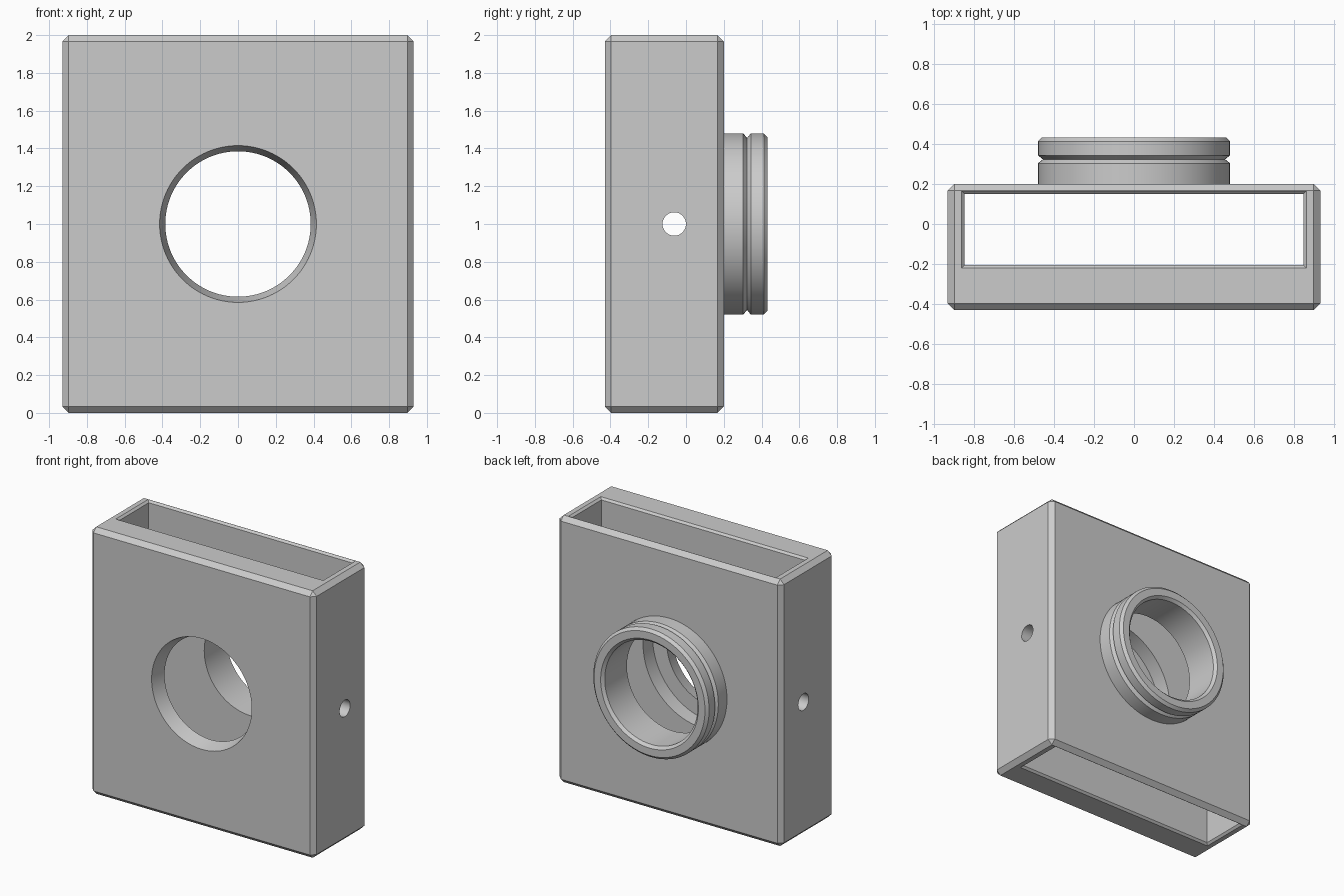
import bpy, bmesh, math

if "Cube" in bpy.data.objects:
    bpy.data.objects.remove(bpy.data.objects["Cube"], do_unlink=True)

grey = bpy.data.materials.new("plain grey")
grey.use_nodes = True
grey.diffuse_color = (0.6, 0.6, 0.6, 1)
grey.node_tree.nodes["Principled BSDF"].inputs["Base Color"].default_value = (0.6, 0.6, 0.6, 1)

SEGMENTS = 96
MID = 1.0      # height of the bore axis


def loft(name, rings, closed=False):
    """Skin a list of point rings; cap the ends, or join last ring to first."""
    bm = bmesh.new()
    loops = [[bm.verts.new(p) for p in ring] for ring in rings]
    pairs = list(zip(loops, loops[1:]))
    if closed:
        pairs.append((loops[-1], loops[0]))
    else:
        bm.faces.new(loops[0])
        bm.faces.new(loops[-1])
    for a, b in pairs:
        for i in range(len(a)):
            j = (i + 1) % len(a)
            bm.faces.new((a[i], a[j], b[j], b[i]))
    bmesh.ops.recalc_face_normals(bm, faces=bm.faces)
    mesh = bpy.data.meshes.new(name)
    bm.to_mesh(mesh)
    bm.free()
    mesh.materials.append(grey)
    obj = bpy.data.objects.new(name, mesh)
    bpy.context.collection.objects.link(obj)
    return obj


def circle(y, r):
    """Ring around the front-to-back axis."""
    turn = [2 * math.pi * i / SEGMENTS for i in range(SEGMENTS)]
    return [(r * math.cos(t), y, MID + r * math.sin(t)) for t in turn]


def rectangle(z, x, y0, y1, grow=0):
    x, y0, y1 = x + grow, y0 - grow, y1 + grow
    return [(-x, y0, z), (x, y0, z), (x, y1, z), (-x, y1, z)]


def apply(obj, modifier):
    bpy.context.view_layer.objects.active = obj
    bpy.ops.object.modifier_apply(modifier=modifier.name)


def cut(obj, cutter):
    mod = obj.modifiers.new("cut", 'BOOLEAN')
    mod.operation, mod.solver, mod.object = 'DIFFERENCE', 'EXACT', cutter
    apply(obj, mod)
    bpy.data.objects.remove(cutter, do_unlink=True)


def shade(obj):
    bpy.ops.object.select_all(action='DESELECT')
    obj.select_set(True)
    bpy.context.view_layer.objects.active = obj
    bpy.ops.object.shade_smooth_by_angle(angle=math.radians(25))


# Chamfered housing
body = loft("housing", [rectangle(z, 0.93, -0.43, 0.2) for z in (0, 2)])
bevel = body.modifiers.new("chamfer", 'BEVEL')
bevel.width, bevel.segments = 0.033, 1
apply(body, bevel)

# Slot running top to bottom, with flared ends
slot = [(-0.015, 0.03), (0.015, 0), (1.985, 0), (2.015, 0.03)]
cut(body, loft("slot_cutter", [rectangle(z, 0.845, -0.205, 0.15, g) for z, g in slot]))

# Tapered front opening with a wider recess behind it
front = [(-0.45, 0.4205), (-0.32, 0.385), (-0.32, 0.5), (-0.18, 0.5)]
cut(body, loft("front_cutter", [circle(y, r) for y, r in front]))

# Rear opening
cut(body, loft("rear_cutter", [circle(y, 0.385) for y in (0.1, 0.25)]))

# Small pin hole through both sides
turns = [2 * math.pi * i / 48 for i in range(48)]
pin = [[(x, -0.0625 + 0.062 * math.cos(t), MID + 0.062 * math.sin(t)) for t in turns]
       for x in (-1, 1)]
cut(body, loft("pin_cutter", pin))
shade(body)

# Rear tube with a V groove and chamfered mouth
tube_profile = [(0.2, 0.385), (0.2, 0.48), (0.303, 0.48), (0.323, 0.455), (0.343, 0.48),
                (0.412, 0.48), (0.432, 0.46), (0.432, 0.405), (0.412, 0.385)]
shade(loft("rear_tube", [circle(y, r) for y, r in tube_profile], closed=True))
